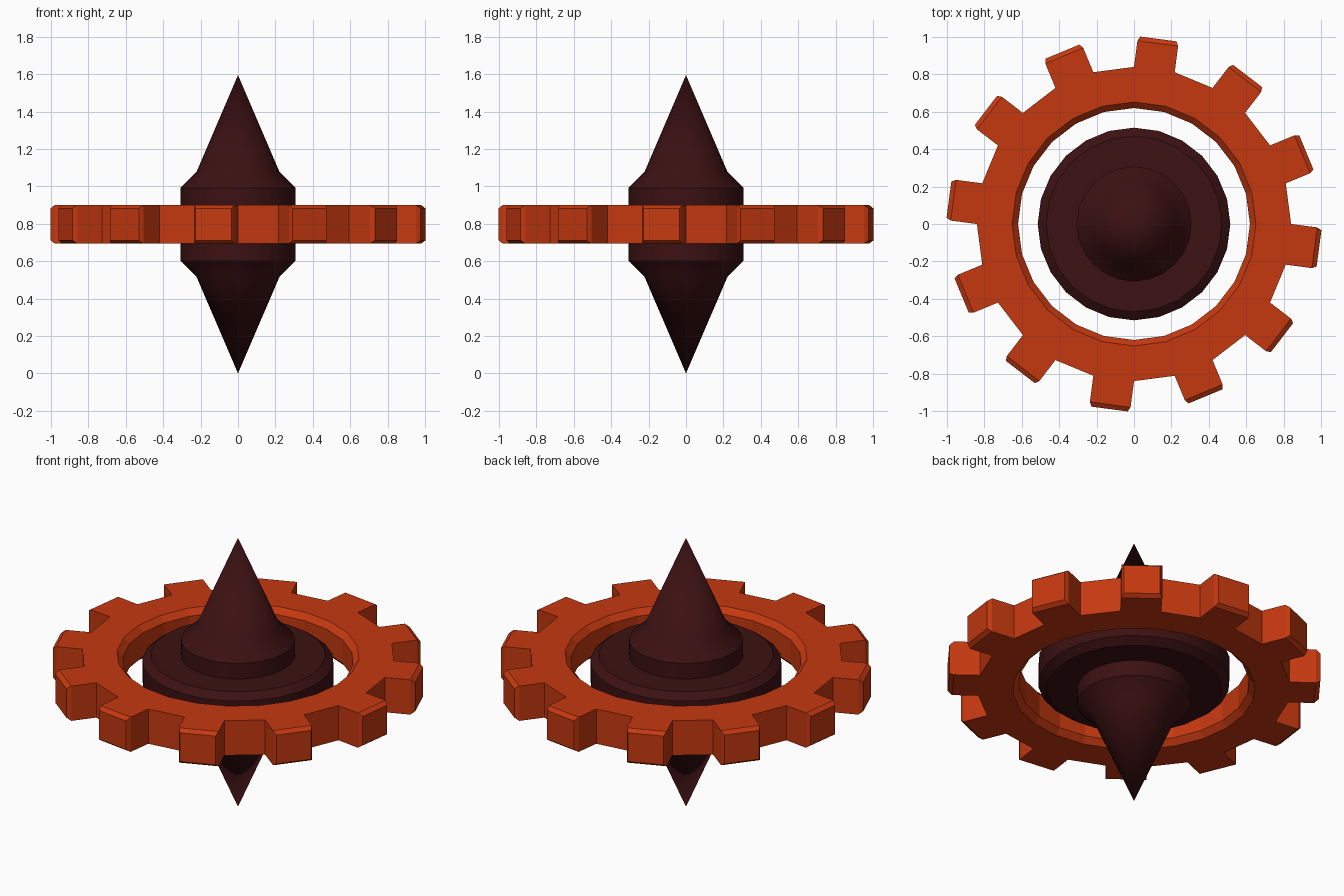
import bpy, bmesh, math
from mathutils import Vector

cube = bpy.data.objects.get("Cube")
if cube:
    bpy.data.objects.remove(cube, do_unlink=True)

SIDES = 24
MID = 0.7975  # height of the mirror plane


def material(name, rgb):
    m = bpy.data.materials.new(name)
    m.use_nodes = True
    m.diffuse_color = (*rgb, 1)
    m.node_tree.nodes["Principled BSDF"].inputs["Base Color"].default_value = (*rgb, 1)
    return m


def lathe(profile):
    """Revolve a closed loop of (radius, height above mid) points round z.
    Returns the bmesh and the faces of each profile edge, in sector order."""
    bm = bmesh.new()
    rings = []
    for k in range(SIDES):
        a = math.tau * k / SIDES
        rings.append([bm.verts.new((r * math.cos(a), r * math.sin(a), MID + h))
                      for r, h in profile])
    n = len(profile)
    bands = [[] for _ in profile]
    for k in range(SIDES):
        p, q = rings[k], rings[(k + 1) % SIDES]
        for i in range(n):
            j = (i + 1) % n
            if profile[i][0] == 0 and profile[j][0] == 0:
                continue
            bands[i].append(bm.faces.new((p[i], q[i], q[j], p[j])))
    return bm, bands


def finish(bm, name, mat):
    bmesh.ops.remove_doubles(bm, verts=bm.verts, dist=0.0001)
    bmesh.ops.recalc_face_normals(bm, faces=bm.faces)
    mesh = bpy.data.meshes.new(name)
    bm.to_mesh(mesh)
    bm.free()
    mesh.materials.append(mat)
    ob = bpy.data.objects.new(name, mesh)
    bpy.context.collection.objects.link(ob)
    return ob


def mirrored(upper):
    return [(r, -h) for r, h in reversed(upper)] + upper


orange = material("burnt orange", (0.56, 0.04, 0.005))
maroon = material("dark maroon", (0.045, 0.0055, 0.006))

# Gear ring with a chamfered bore; first profile edge is the outer wall
half = 0.103
bm, bands = lathe([(0.84, -half), (0.84, half), (0.652, half),
                   (0.62, half - 0.033), (0.62, 0.033 - half), (0.652, -half)])

# Teeth: straight sides, then a bevelled tip, on every other outer face
teeth = bands[0][1::2]
for reach, width, height in ((0.141, 1, 1), (0.024, 0.89, 0.83)):
    teeth = bmesh.ops.extrude_discrete_faces(bm, faces=teeth)["faces"]
    for f in teeth:
        c = f.calc_center_median()
        out = Vector((c.x, c.y, 0)).normalized()
        for v in f.verts:
            d = v.co - c
            side = Vector((d.x, d.y, 0)) * width
            v.co = c + side + Vector((0, 0, d.z * height)) + out * reach
finish(bm, "gear_ring", orange)

# Double-pointed spindle with collar and central disc
bm, _ = lathe(mirrored([(0.515, 0.068), (0.47, half), (0.307, half),
                        (0.307, 0.195), (0.222, 0.28), (0, MID)]))
spindle = finish(bm, "spindle", maroon)
bpy.ops.object.select_all(action="DESELECT")
spindle.select_set(True)
bpy.context.view_layer.objects.active = spindle
bpy.ops.object.shade_smooth_by_angle(angle=math.radians(30))
